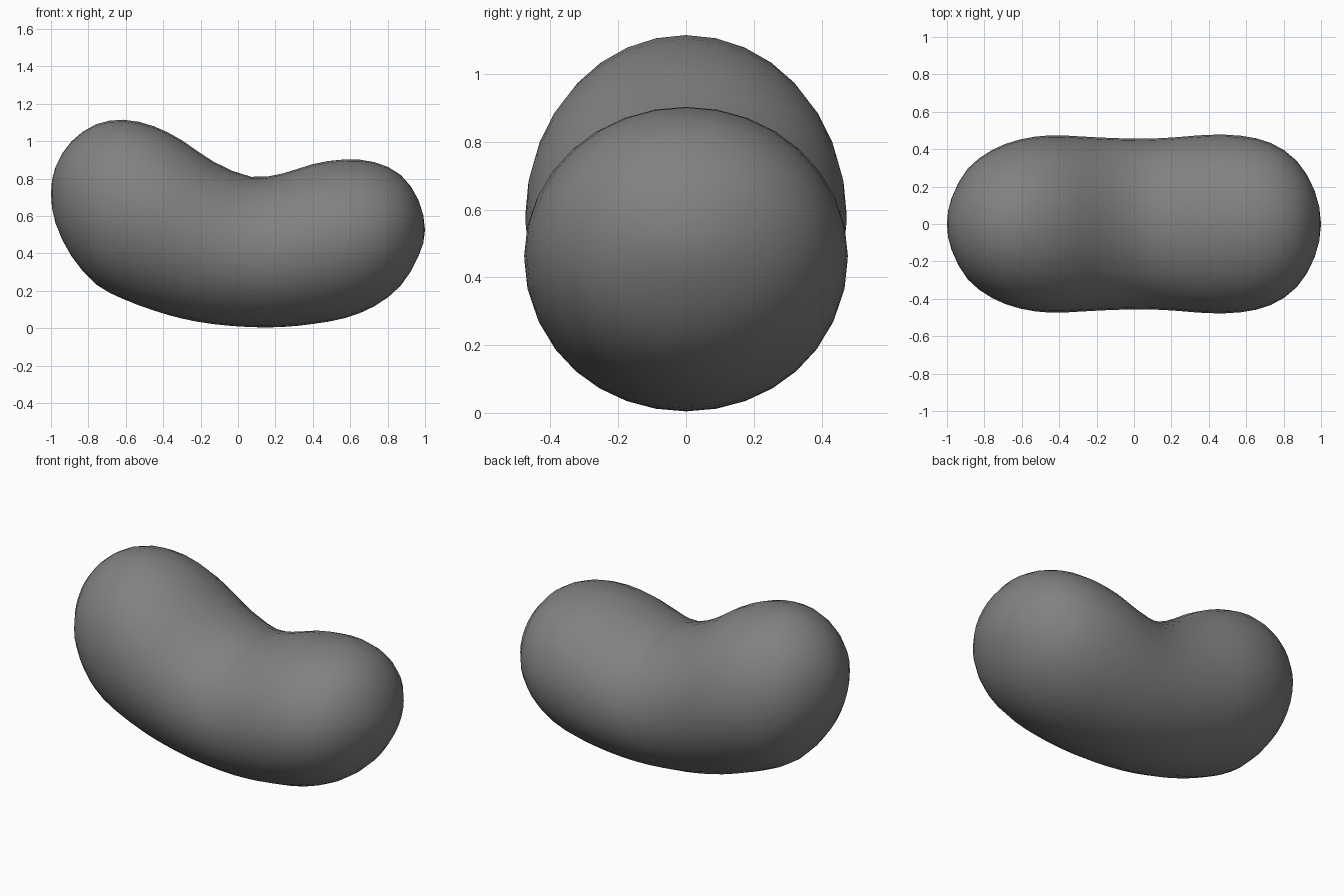
import bpy, bmesh, math
from mathutils import Vector

cube = bpy.data.objects.get("Cube")
if cube:
    bpy.data.objects.remove(cube, do_unlink=True)

SIDES = 32
STEPS = 2

# Cross-sections along the bean: x, top height, bottom height, half width
sections = [Vector(s) for s in (
    (-1, .72, .72, 0),
    (-.975, .865, .56, .14),
    (-.89, 1.0, .385, .295),
    (-.76, 1.09, .235, .395),
    (-.61, 1.115, .155, .452),
    (-.45, 1.08, .095, .474),
    (-.30, 1.005, .052, .469),
    (-.13, .89, .022, .46),
    (.07, .81, .006, .456),
    (.24, .828, .007, .465),
    (.40, .878, .023, .477),
    (.57, .903, .054, .472),
    (.73, .888, .118, .434),
    (.87, .82, .228, .338),
    (.965, .685, .385, .18),
    (1, .525, .525, 0),
)]


def mirrored(section):
    """Continue the surface past a pole so the end caps come out round."""
    x, top, bottom, width = section
    return Vector((x, bottom, top, -width))


def spline(a, b, c, d, t):
    """Catmull-Rom blend from b to c."""
    return b + t / 2 * ((c - a) + t * ((2 * a - 5 * b + 4 * c - d)
                                      + t * (3 * (b - c) + d - a)))


def smooth_sections(points):
    padded = [mirrored(points[1]), *points, mirrored(points[-2])]
    result = []
    for i in range(len(points) - 1):
        for step in range(STEPS):
            result.append(spline(*padded[i:i + 4], step / STEPS))
    return result[1:]


def add_ring(bm, section):
    x, top, bottom, width = section
    middle, height = (top + bottom) / 2, (top - bottom) / 2
    ring = []
    for k in range(SIDES):
        angle = math.tau * k / SIDES
        ring.append(bm.verts.new((x, width * math.cos(angle),
                                  middle + height * math.sin(angle))))
    return ring


# Loft the body and close both ends with a fan
bm = bmesh.new()
rings = [add_ring(bm, s) for s in smooth_sections(sections)]
for near, far in zip(rings, rings[1:]):
    for k in range(SIDES):
        n = (k + 1) % SIDES
        bm.faces.new((near[k], near[n], far[n], far[k]))
for ring, end in ((rings[0], sections[0]), (rings[-1], sections[-1])):
    pole = bm.verts.new((end.x, 0, end.y))
    for k in range(SIDES):
        bm.faces.new((ring[k], ring[(k + 1) % SIDES], pole))
bmesh.ops.recalc_face_normals(bm, faces=bm.faces)
for face in bm.faces:
    face.smooth = True

mesh = bpy.data.meshes.new("bean_body")
bm.to_mesh(mesh)
bm.free()
body = bpy.data.objects.new("bean_body", mesh)
bpy.context.collection.objects.link(body)

# Plain grey skin
grey = bpy.data.materials.new("dark_grey")
grey.use_nodes = True
colour = (.22, .22, .22, 1)
grey.diffuse_color = colour
grey.node_tree.nodes["Principled BSDF"].inputs["Base Color"].default_value = colour
mesh.materials.append(grey)
